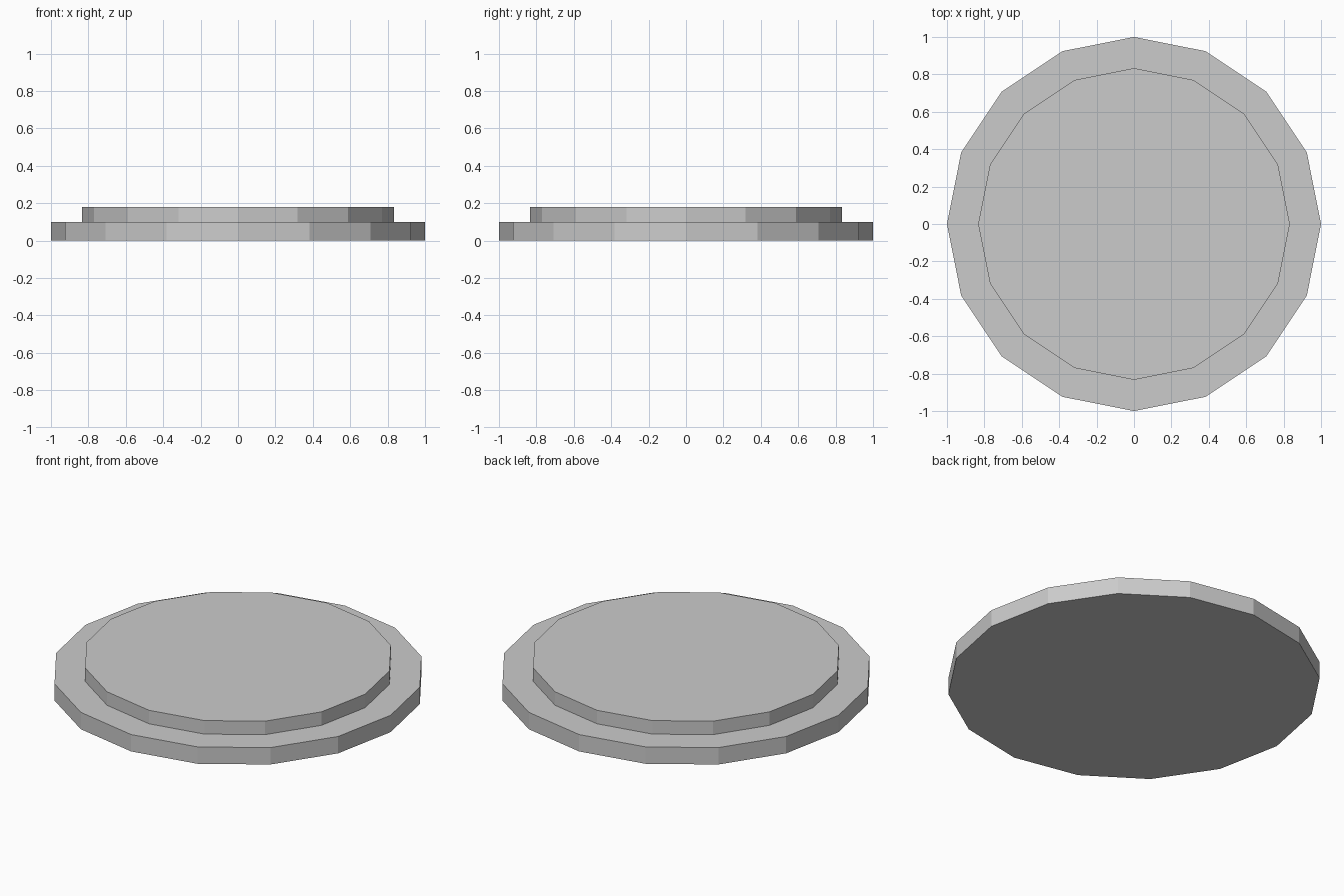
import bpy

if "Cube" in bpy.data.objects:
    bpy.data.objects.remove(bpy.data.objects["Cube"])

SIDES = 16


def disc(name, radius, z0, z1):
    bpy.ops.mesh.primitive_cylinder_add(
        vertices=SIDES, radius=radius, depth=z1 - z0, location=(0, 0, (z0 + z1) / 2))
    obj = bpy.context.object
    obj.name = name
    return obj


# Wide lower disc
disc("base_disc", 1.0, 0.0, 0.10)

# Narrower raised step on top
disc("raised_disc", 0.833, 0.10, 0.18)
